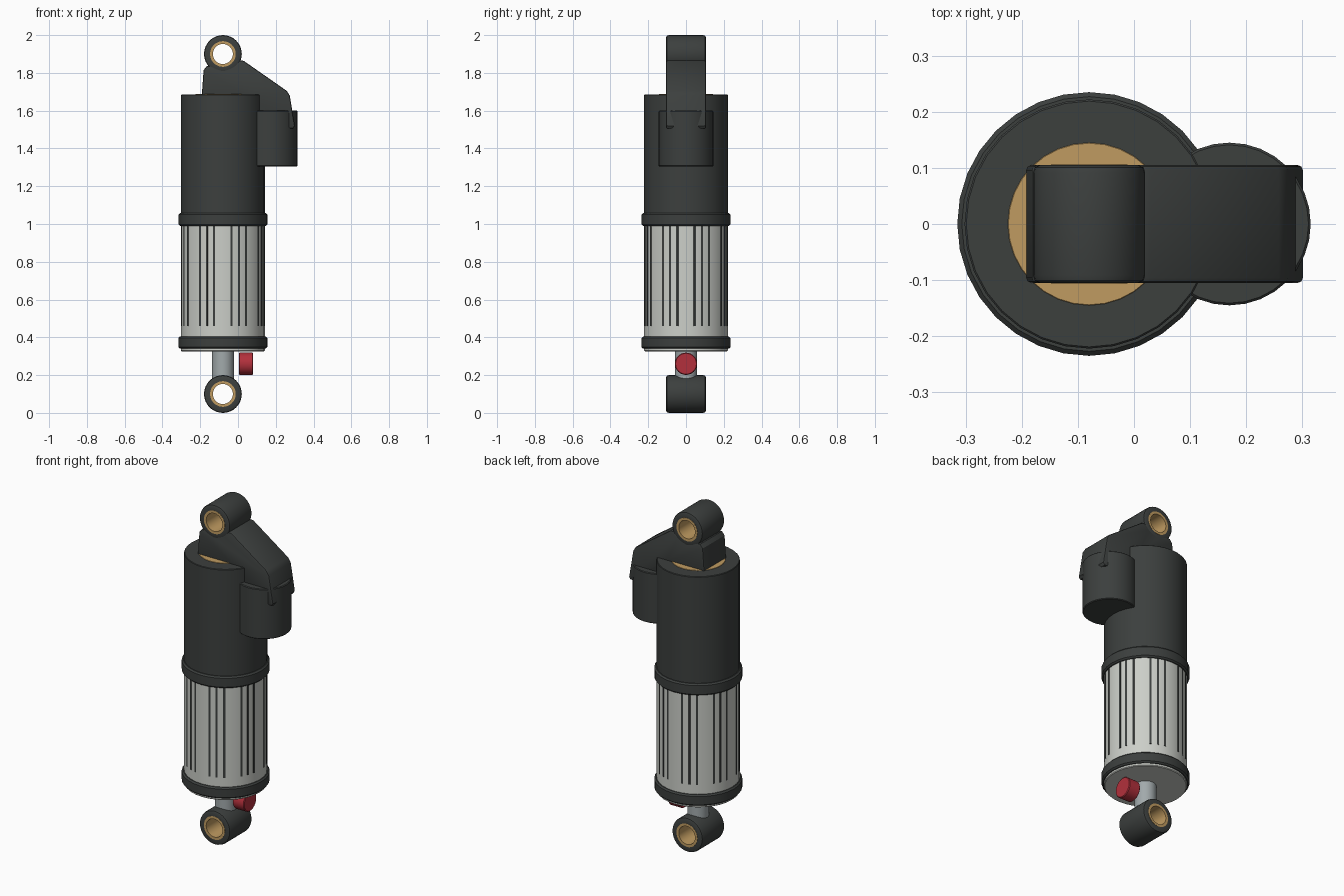
import bpy, bmesh, math
from mathutils import Matrix

if "Cube" in bpy.data.objects:
    bpy.data.objects.remove(bpy.data.objects["Cube"])

AX = -0.08  # x position of the main strut axis


def material(name, rgb):
    m = bpy.data.materials.new(name)
    m.diffuse_color = (*rgb, 1)
    m.use_nodes = True
    m.node_tree.nodes["Principled BSDF"].inputs["Base Color"].default_value = m.diffuse_color
    return m


BLACK = material("black", (0.045, 0.05, 0.048))
SILVER = material("silver", (0.60, 0.62, 0.58))
STEEL = material("steel", (0.36, 0.40, 0.41))
BRASS = material("brass", (0.53, 0.33, 0.12))
RED = material("red", (0.45, 0.03, 0.045))


def finish(bm, name, mat):
    bmesh.ops.remove_doubles(bm, verts=bm.verts, dist=1e-5)
    bmesh.ops.recalc_face_normals(bm, faces=bm.faces)
    me = bpy.data.meshes.new(name)
    bm.to_mesh(me)
    bm.free()
    me.materials.append(mat)
    me.shade_smooth()
    me.set_sharp_from_angle(angle=math.radians(32))
    ob = bpy.data.objects.new(name, me)
    bpy.context.collection.objects.link(ob)
    return ob


def lathe(name, mat, profile, loc, axis="Z", n=32, closed=False):
    """Revolve (radius, height) points around the chosen axis."""
    bm = bmesh.new()
    vs = [bm.verts.new((r, 0, h)) for r, h in profile]
    pairs = list(zip(vs, vs[1:])) + ([(vs[-1], vs[0])] if closed else [])
    edges = [bm.edges.new(p) for p in pairs]
    bmesh.ops.spin(bm, geom=vs + edges, cent=(0, 0, 0), axis=(0, 0, 1),
                   angle=math.tau, steps=n, use_merge=False)
    rot = {"Z": Matrix(), "X": Matrix.Rotation(math.pi / 2, 4, "Y"),
           "Y": Matrix.Rotation(math.pi / 2, 4, "X")}[axis]
    bm.transform(Matrix.Translation(loc) @ rot)
    return finish(bm, name, mat)


def drum(name, mat, r, lo, hi, loc, axis="Z", b=0.006, n=32):
    """Solid cylinder with small chamfers."""
    prof = [(0, lo), (r - b, lo), (r, lo + b), (r, hi - b), (r - b, hi), (0, hi)]
    return lathe(name, mat, prof, loc, axis, n)


# Eyelets with brass bushings
for tag, z in (("lower", 0.1), ("upper", 1.9)):
    w, R, ri = 0.105, 0.1, 0.066
    prof = [(ri, -w), (R - 0.012, -w), (R - 0.003, -w + 0.004), (R, -w + 0.014),
            (R, w - 0.014), (R - 0.003, w - 0.004), (R - 0.012, w), (ri, w)]
    lathe(tag + "_eyelet", BLACK, prof, (AX, 0, z), "Y", closed=True)
    lathe(tag + "_bushing", BRASS, [(0.053, -w - .001), (0.068, -w - .001),
          (0.068, w + .001), (0.053, w + .001)], (AX, 0, z), "Y", closed=True)

# Shaft and adjuster knob
drum("shaft", STEEL, 0.058, 0.178, 0.34, (AX, 0, 0), b=0.002)
drum("adjuster_knob", RED, 0.059, 0.005, 0.08, (0, 0, 0.26), "X", b=0.004)

# Stacked body sections
drum("air_sleeve", SILVER, 0.222, 0.326, 1.03, (AX, 0, 0), b=0.004)
drum("lower_ring", BLACK, 0.235, 0.34, 0.405, (AX, 0, 0), b=0.008)
drum("upper_ring", BLACK, 0.235, 0.99, 1.058, (AX, 0, 0), b=0.008)
drum("upper_can", BLACK, 0.222, 1.03, 1.685, (AX, 0, 0), b=0.003)
drum("top_plate", BRASS, 0.145, 1.66, 1.687, (AX, 0, 0), b=0.001)

# Dark vertical stripes: eight groups of three
bm = bmesh.new()
for g in range(8):
    for k in (-1, 0, 1):
        a = math.radians(22.5 + 45 * g + 10.5 * k)
        m = (Matrix.Translation((AX, 0, 0.73)) @ Matrix.Rotation(a, 4, "Z")
             @ Matrix.Translation((0.2145, 0, 0))
             @ Matrix.Diagonal((0.018, 0.011, 0.54, 1)))
        bmesh.ops.create_cube(bm, size=1, matrix=m)
finish(bm, "sleeve_stripes", BLACK)

# Side reservoir
drum("reservoir", BLACK, 0.145, 1.305, 1.6, (0.17, 0, 0), b=0.004)

# Bracket joining the upper eyelet to the reservoir
outline = [(-0.193, 1.665), (-0.182, 1.815), (-0.165, 1.836), (-0.13, 1.838),
           (-0.08, 1.815), (-0.02, 1.84), (0.01, 1.866), (0.03, 1.864),
           (0.258, 1.705), (0.274, 1.68), (0.301, 1.52), (0.292, 1.505),
           (0.10, 1.505), (0.05, 1.665)]
bm = bmesh.new()
face = bm.faces.new([bm.verts.new((x, -0.105, z)) for x, z in outline])
ext = bmesh.ops.extrude_face_region(bm, geom=[face])["geom"]
bmesh.ops.translate(bm, vec=(0, 0.21, 0),
                    verts=[v for v in ext if isinstance(v, bmesh.types.BMVert)])
rim = [e for e in bm.edges if abs(e.verts[0].co.y - e.verts[1].co.y) < 1e-4]
bmesh.ops.bevel(bm, geom=rim, offset=0.009, segments=2, profile=0.5, affect="EDGES")
finish(bm, "bracket", BLACK)
